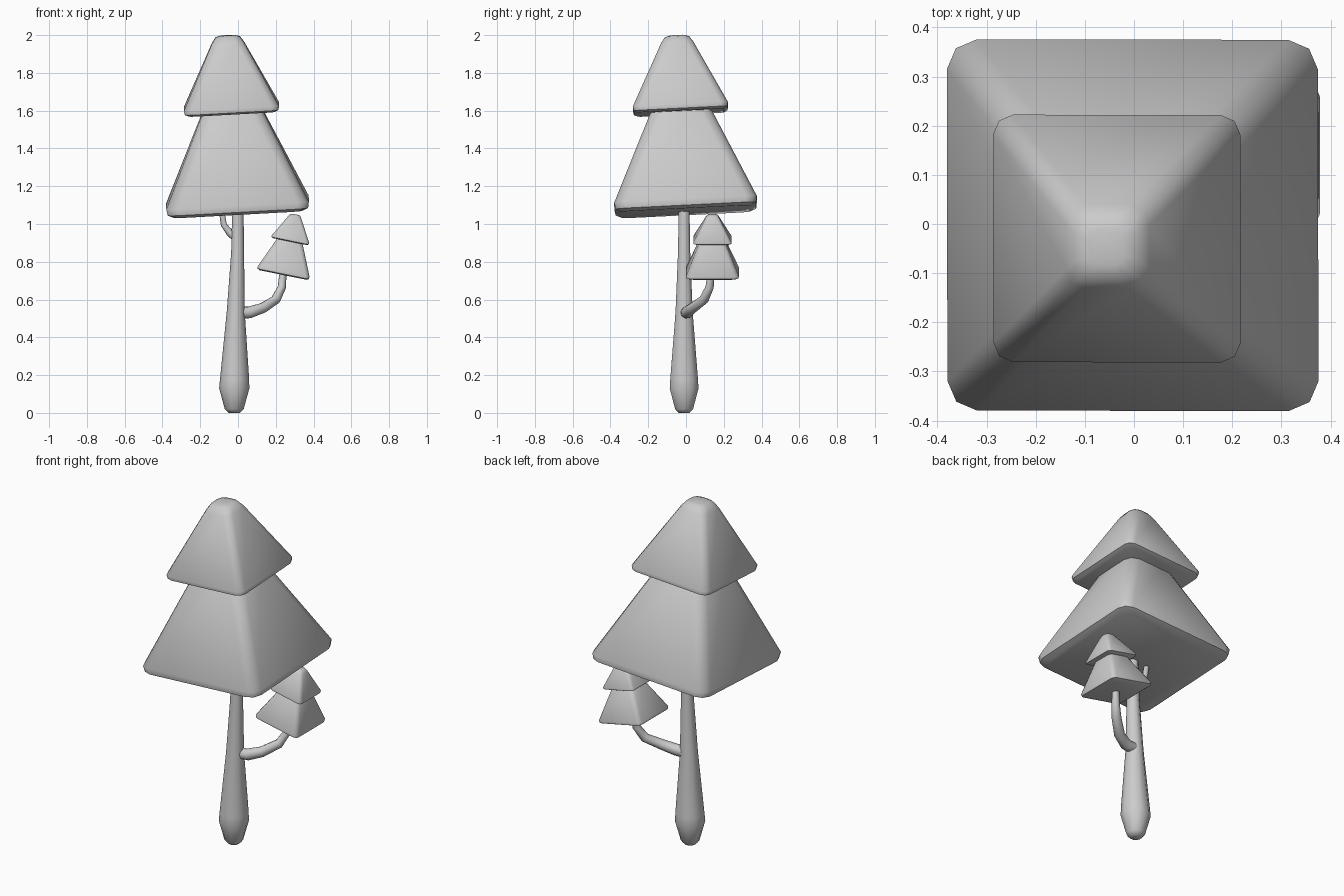
import bpy, bmesh, math
from mathutils import Vector

if "Cube" in bpy.data.objects:
    bpy.data.objects.remove(bpy.data.objects["Cube"])

UP = Vector((0, 0, 1))


def loft(name, rings):
    """Skin a list of equal-sized point rings, bottom to top, and cap the ends."""
    bm = bmesh.new()
    loops = [[bm.verts.new(p) for p in ring] for ring in rings]
    n = len(loops[0])
    for a, b in zip(loops, loops[1:]):
        for i in range(n):
            j = (i + 1) % n
            bm.faces.new((a[i], a[j], b[j], b[i]))
    bm.faces.new(loops[0][::-1])
    bm.faces.new(loops[-1])
    bmesh.ops.recalc_face_normals(bm, faces=bm.faces)
    mesh = bpy.data.meshes.new(name)
    bm.to_mesh(mesh)
    bm.free()
    ob = bpy.data.objects.new(name, mesh)
    bpy.context.collection.objects.link(ob)
    bpy.context.view_layer.objects.active = ob
    bpy.ops.object.select_all(action='DESELECT')
    ob.select_set(True)
    bpy.ops.object.shade_smooth_by_angle(angle=math.radians(50))
    return ob


def rounded_square(h, c):
    """Square of half-width h with each corner softened by c."""
    corner = [(h, h - c), (h - .3 * c, h - .3 * c), (h - c, h)]
    pts = []
    for k in range(4):
        for x, y in corner:
            for _ in range(k):
                x, y = -y, x
            pts.append((x, y))
    return pts


def tier(name, base, half, top, height, up):
    """Tilted soft-edged pyramid of foliage."""
    rot = UP.rotation_difference(Vector(up))
    profile = [(half * .9, 0), (half * .985, half * .04), (half, half * .13),
               (top, height - top * .45), (top * .76, height - top * .1),
               (top * .42, height)]
    rings = []
    for h, z in profile:
        c = min(half * .16, h * .6)
        rings.append([Vector(base) + rot @ Vector((x, y, z))
                      for x, y in rounded_square(h, c)])
    loft(name, rings)


def tube(name, path, sides):
    """Tapered tube through (x, y, z, radius) points."""
    pts = [Vector(p[:3]) for p in path]
    rings = []
    for i, p in enumerate(pts):
        d = pts[min(i + 1, len(pts) - 1)] - pts[max(i - 1, 0)]
        rot = UP.rotation_difference(d)
        r = path[i][3]
        rings.append([p + rot @ Vector((r * math.cos(a), r * math.sin(a), 0))
                      for a in (2 * math.pi * k / sides for k in range(sides))])
    loft(name, rings)


# Trunk and branches
tube("trunk", [(-.02, -.01, 0, .03), (-.02, -.01, .02, .05),
               (-.02, -.01, .13, .08), (-.018, -.01, .18, .077),
               (-.012, -.01, .53, .048), (-.002, -.01, .85, .034),
               (0, -.01, 1.2, .028)], 10)
tube("side_branch", [(-.01, 0, .53, .032), (.06, .005, .532, .032),
                     (.13, .035, .555, .029), (.2, .095, .6, .026),
                     (.232, .125, .665, .022), (.24, .135, .76, .018)], 8)
tube("small_branch", [(-.01, 0, .925, .022), (-.045, 0, .955, .019),
                      (-.075, 0, .995, .016), (-.09, 0, 1.09, .014)], 8)

# Main foliage
lean = (-.055, -.05, 1)
tier("lower_foliage", (0, 0, 1.065), .378, .14, .64, lean)
tier("upper_foliage", (-.033, -.028, 1.59), .252, .085, .41, lean)

# Small foliage on the side branch
lean = (.2, 0, .98)
tier("small_lower_foliage", (.238, .14, .73), .14, .06, .23, lean)
tier("small_upper_foliage", (.275, .14, .907), .101, .035, .147, lean)
